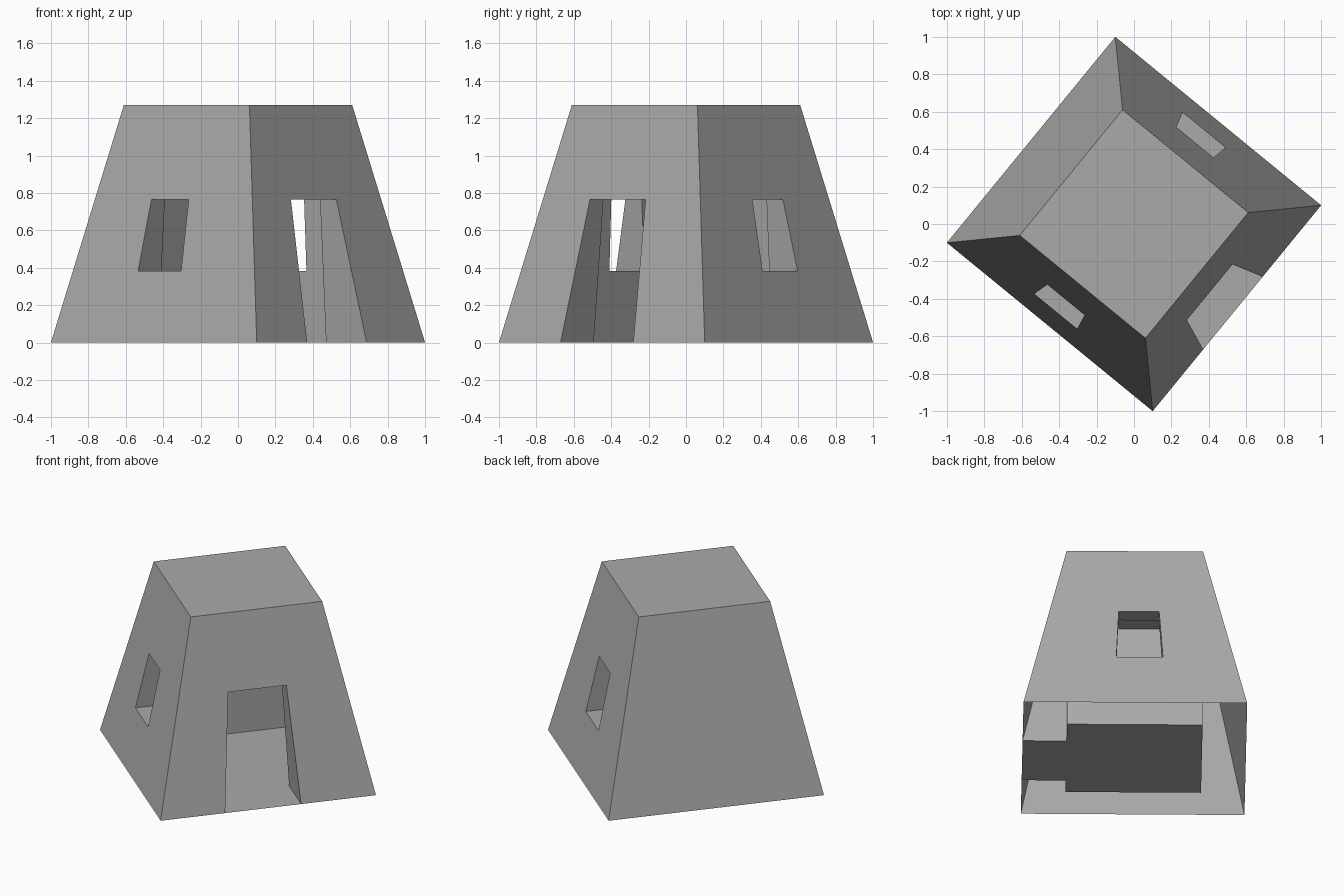
import bpy
import bmesh
from math import radians

cube = bpy.data.objects.get("Cube")
if cube:
    bpy.data.objects.remove(cube, do_unlink=True)

BASE, TOP, HEIGHT = 0.711, 0.434, 1.27   # half widths and height of the outer walls
ROOM, CEILING = 0.431, 1.2               # half width and height of the room
HEAD, SILL = 0.765, 0.383                # top of openings, bottom of windows
DOOR = (-0.285, 0.217)                   # opening edges, measured at ground level
WINDOW = (-0.2, 0.136)
TURN = radians(-39.29)

grey = bpy.data.materials.new("stone grey")
grey.use_nodes = True
colour = (0.4, 0.4, 0.4, 1)
grey.diffuse_color = colour
grey.node_tree.nodes["Principled BSDF"].inputs["Base Color"].default_value = colour


def taper(z):
    """Width of the building at height z, relative to the ground."""
    return 1 + (TOP / BASE - 1) * z / HEIGHT


def add_object(name, bm):
    bmesh.ops.recalc_face_normals(bm, faces=bm.faces)
    mesh = bpy.data.meshes.new(name)
    bm.to_mesh(mesh)
    bm.free()
    mesh.materials.append(grey)
    obj = bpy.data.objects.new(name, mesh)
    bpy.context.collection.objects.link(obj)
    return obj


def block(name, xs, ys, zs, taper_x=False, taper_y=False):
    """Box between the given limits, optionally narrowing with the walls."""
    bm = bmesh.new()
    for v in bmesh.ops.create_cube(bm, size=1)["verts"]:
        x, y, z = (lim[int(c > 0)] for c, lim in zip(v.co, (xs, ys, zs)))
        v.co = (x * (taper(z) if taper_x else 1), y * (taper(z) if taper_y else 1), z)
    return add_object(name, bm)


# Sloping outer walls and flat roof
shell = block("walls", (-BASE, BASE), (-BASE, BASE), (0, HEIGHT), True, True)

# Room, doorway and two facing windows
span = (-ROOM, ROOM)
cutters = [
    block("room_cutter", span, span, (-0.1, CEILING)),
    block("door_cutter", (0.2, 1), DOOR, (-0.1, HEAD), taper_y=True),
    block("left_window_cutter", WINDOW, (0.2, 1), (SILL, HEAD), taper_x=True),
    block("right_window_cutter", WINDOW, (-1, -0.2), (SILL, HEAD), taper_x=True),
]
for cutter in cutters:
    cutter.hide_render = True
    cut = shell.modifiers.new(cutter.name, "BOOLEAN")
    cut.operation = "DIFFERENCE"
    cut.solver = "EXACT"
    cut.object = cutter

graph = bpy.context.evaluated_depsgraph_get()
shell.data = bpy.data.meshes.new_from_object(shell.evaluated_get(graph))
shell.data.name = "walls"
shell.modifiers.clear()
for cutter in cutters:
    bpy.data.objects.remove(cutter, do_unlink=True)

# The cavity between inner and outer walls is open underneath
bm = bmesh.new()
bm.from_mesh(shell.data)
under = [f for f in bm.faces if all(abs(v.co.z) < 0.001 for v in f.verts)]
bmesh.ops.delete(bm, geom=under, context="FACES")
bm.to_mesh(shell.data)
bm.free()

# Floor of the room and doorway
bm = bmesh.new()
for xs, ys in ((span, span), ((ROOM, BASE), DOOR)):
    bm.faces.new([bm.verts.new((xs[i], ys[j], 0)) for i, j in ((0, 0), (1, 0), (1, 1), (0, 1))])
floor = add_object("floor", bm)

for obj in (shell, floor):
    obj.rotation_euler.z = TURN
